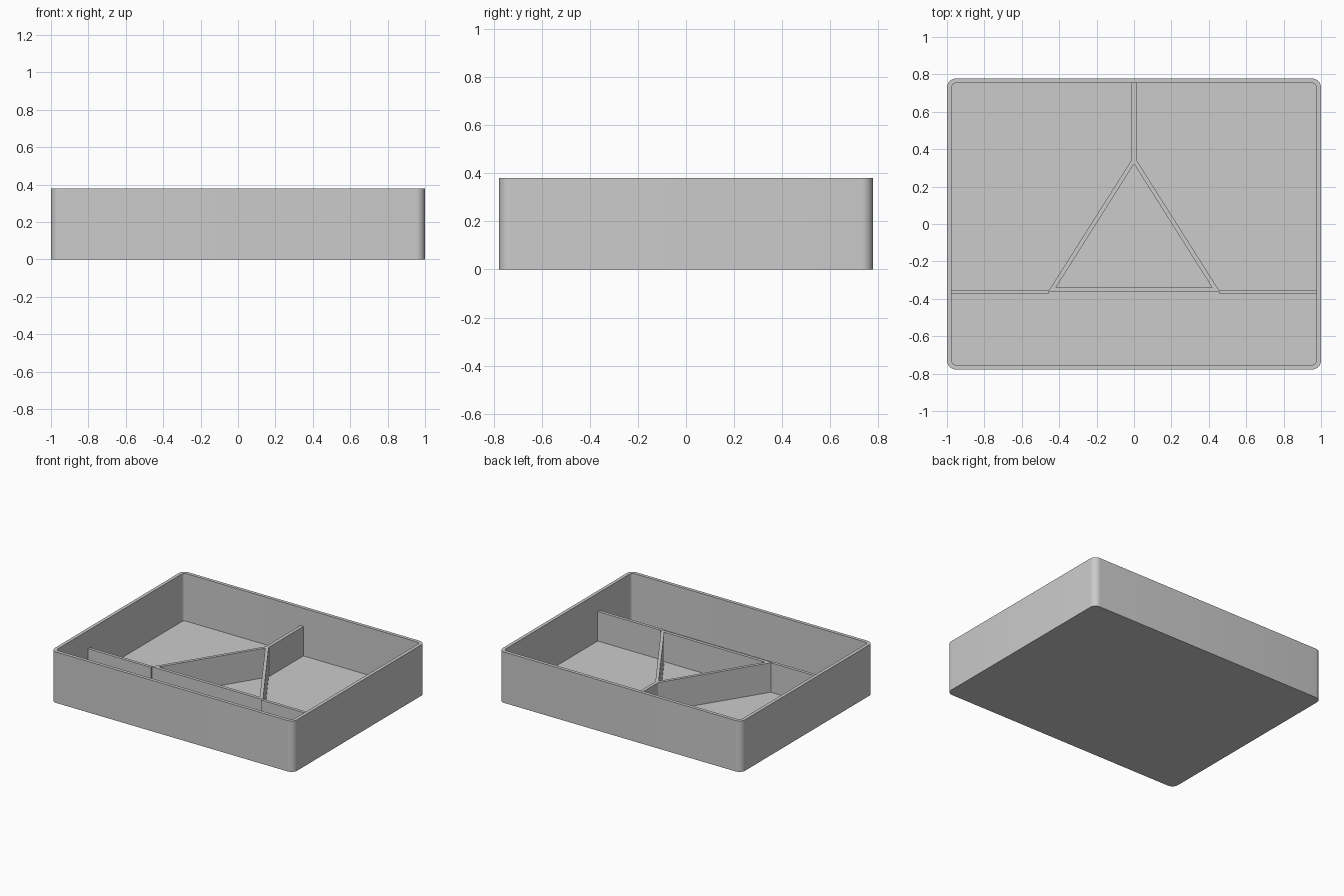
import bpy, bmesh, math

if "Cube" in bpy.data.objects:
    bpy.data.objects.remove(bpy.data.objects["Cube"], do_unlink=True)

HALF_X, HALF_Y, HEIGHT = 1.0, 0.778, 0.38
WALL, FLOOR, DIVIDER_TOP = 0.025, 0.025, 0.245
RADIUS, STEPS = 0.048, 8

grey = bpy.data.materials.new("plain grey")
grey.use_nodes = True
grey.diffuse_color = (0.6, 0.6, 0.6, 1)
grey.node_tree.nodes["Principled BSDF"].inputs["Base Color"].default_value = grey.diffuse_color


def finish(name, bm):
    bmesh.ops.recalc_face_normals(bm, faces=bm.faces)
    mesh = bpy.data.meshes.new(name)
    bm.to_mesh(mesh)
    bm.free()
    mesh.materials.append(grey)
    obj = bpy.data.objects.new(name, mesh)
    bpy.context.collection.objects.link(obj)
    return obj


def rounded_ring(bm, inset, z):
    """Rounded rectangle of vertices, moved inward by inset."""
    r = RADIUS - inset
    ring = []
    for corner, (sx, sy) in enumerate([(1, 1), (-1, 1), (-1, -1), (1, -1)]):
        for i in range(STEPS + 1):
            a = (corner + i / STEPS) * math.pi / 2
            ring.append(bm.verts.new((sx * (HALF_X - RADIUS) + r * math.cos(a),
                                      sy * (HALF_Y - RADIUS) + r * math.sin(a), z)))
    return ring


def bridge(bm, a, b):
    for i in range(len(a)):
        j = (i + 1) % len(a)
        bm.faces.new((a[i], a[j], b[j], b[i]))


def divider(name, x0, x1, y0, y1):
    bm = bmesh.new()
    rings = [[bm.verts.new((x, y, z)) for x, y in ((x0, y0), (x1, y0), (x1, y1), (x0, y1))]
             for z in (FLOOR, DIVIDER_TOP)]
    bridge(bm, *rings)
    for ring in rings:
        bm.faces.new(ring)
    return finish(name, bm)


# Open tray: outer wall, rim, inner wall and floor
bm = bmesh.new()
rings = [rounded_ring(bm, inset, z) for inset, z in
         ((0, 0), (0, HEIGHT), (WALL, HEIGHT), (WALL, FLOOR))]
for a, b in zip(rings, rings[1:]):
    bridge(bm, a, b)
bm.faces.new(rings[0])
bm.faces.new(rings[-1])
tray = finish("tray", bm)
bpy.context.view_layer.objects.active = tray
tray.select_set(True)
bpy.ops.object.shade_smooth_by_angle(angle=math.radians(30))

# Triangular centre compartment, hollow and open at the top
bm = bmesh.new()
outer = [(0, 0.363), (-0.46, -0.363), (0.46, -0.363)]
inner = [(0, 0.321), (-0.417, -0.339), (0.417, -0.339)]
loops = [[bm.verts.new((x, y, z)) for x, y in shape] for shape, z in
         ((outer, FLOOR), (outer, DIVIDER_TOP), (inner, DIVIDER_TOP), (inner, FLOOR))]
for i in range(4):
    bridge(bm, loops[i], loops[(i + 1) % 4])
finish("triangle_compartment", bm)

# Straight dividers from the triangle corners to the walls
divider("back_divider", -0.0125, 0.0125, 0.345, HALF_Y - WALL)
divider("left_divider", 0.456, HALF_X - WALL, -0.375, -0.352)
divider("right_divider", WALL - HALF_X, -0.456, -0.375, -0.352)
